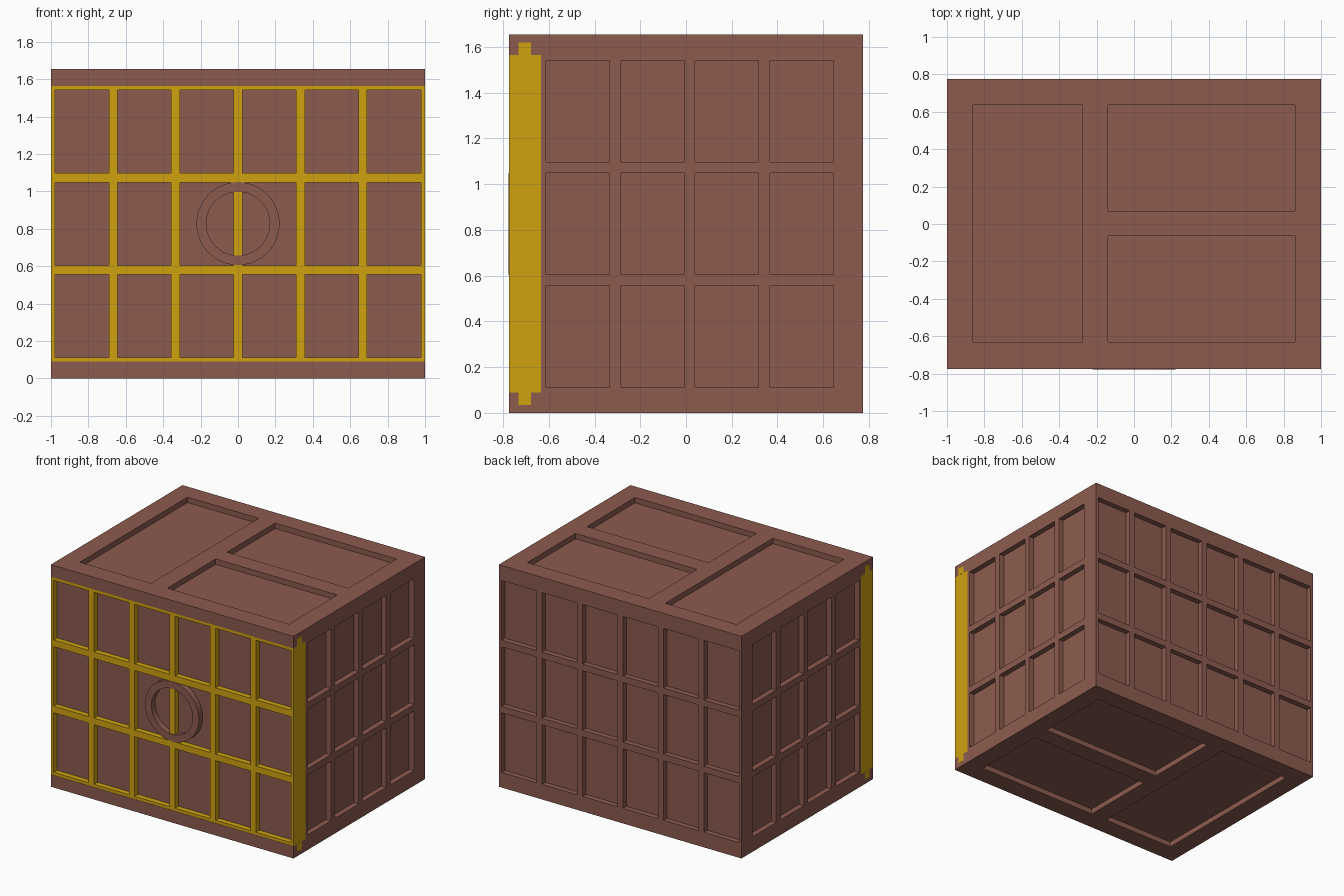
import bpy, bmesh, math
from mathutils import Vector

if "Cube" in bpy.data.objects:
    bpy.data.objects.remove(bpy.data.objects["Cube"])


def material(name, rgb):
    m = bpy.data.materials.new(name)
    m.diffuse_color = (*rgb, 1)
    m.use_nodes = True
    m.node_tree.nodes["Principled BSDF"].inputs["Base Color"].default_value = m.diffuse_color
    return m


BROWN = material("brown wood", (0.263, 0.105, 0.078))
YELLOW = material("yellow frame", (0.62, 0.36, 0.005))
DEPTH = 0.04


def finish(name, bm, mats):
    me = bpy.data.meshes.new(name)
    bm.to_mesh(me)
    bm.free()
    for m in mats:
        me.materials.append(m)
    ob = bpy.data.objects.new(name, me)
    bpy.context.collection.objects.link(ob)
    return ob


def quad(bm, pts, facing, mat=0):
    f = bm.faces.new([bm.verts.new(p) for p in pts])
    f.normal_update()
    if f.normal.dot(facing) < 0:
        f.normal_flip()
    f.material_index = mat


def panelled_box(name, lo, hi, pockets, mats):
    """Box whose sides carry sunken panels; pockets maps (axis, sign) to
    rectangles (u0, u1, v0, v1). The last material colours the pocket floors."""
    bm = bmesh.new()
    for axis in range(3):
        ua, va = [a for a in range(3) if a != axis]
        for sign in (-1, 1):
            rects = pockets.get((axis, sign), [])
            out = Vector([sign if a == axis else 0 for a in range(3)])
            level = hi[axis] if sign > 0 else lo[axis]

            def at(u, v, sunk):
                p = [0, 0, 0]
                p[axis], p[ua], p[va] = level - sign * DEPTH * sunk, u, v
                return Vector(p)

            us = sorted({lo[ua], hi[ua], *[u for r in rects for u in r[:2]]})
            vs = sorted({lo[va], hi[va], *[v for r in rects for v in r[2:]]})
            # flat cells, sunk where they lie in a pocket
            for u0, u1 in zip(us, us[1:]):
                for v0, v1 in zip(vs, vs[1:]):
                    cu, cv = (u0 + u1) / 2, (v0 + v1) / 2
                    s = any(r[0] < cu < r[1] and r[2] < cv < r[3] for r in rects)
                    quad(bm, [at(u0, v0, s), at(u1, v0, s), at(u1, v1, s), at(u0, v1, s)],
                         out, len(mats) - 1 if s else 0)
            # pocket walls, facing the pocket centre
            for u0, u1, v0, v1 in rects:
                mid = at((u0 + u1) / 2, (v0 + v1) / 2, 0.5)
                c = [(u0, v0), (u1, v0), (u1, v1), (u0, v1)]
                for a, b in zip(c, c[1:] + c[:1]):
                    pts = [at(*a, 0), at(*b, 0), at(*b, 1), at(*a, 1)]
                    quad(bm, pts, mid - sum(pts, Vector()) / 4)
    bmesh.ops.remove_doubles(bm, verts=bm.verts, dist=1e-5)
    return finish(name, bm, mats)


def grid(cols, rows):
    return [(*c, *r) for c in cols for r in rows]


# Panel layout
rows = [(0.112, 0.556), (0.605, 1.049), (1.098, 1.542)]
half = [(0.023, 0.31), (0.357, 0.645), (0.69, 0.978)]
mirrored = [(-b, -a) for a, b in half]
side = grid([(-0.612, -0.335), (-0.285, -0.007), (0.04, 0.317), (0.367, 0.644)], rows)
lid = [(-0.862, -0.275, -0.631, 0.637), (-0.14, 0.862, 0.07, 0.637), (-0.14, 0.862, -0.631, -0.063)]

# Cabinet body
F, J, B, H = -0.775, -0.635, 0.775, 1.655
panelled_box("cabinet_body", (-1, J, 0), (1, B, H), {
    (0, -1): side, (0, 1): side, (1, 1): grid(mirrored + half, rows),
    (2, -1): lid, (2, 1): lid}, [BROWN])

# Sill and lintel that hold the doors
panelled_box("front_sill", (-1, F, 0), (1, J, 0.09), {}, [BROWN])
panelled_box("front_lintel", (-1, F, 1.565), (1, J, H), {}, [BROWN])

# Doors: yellow lattice over brown panels, with hinge pegs
for tag, sx, cols in (("left", -1, mirrored), ("right", 1, half)):
    x0, x1 = sorted((0, sx))
    panelled_box(tag + "_door", (x0, F + 0.002, 0.09), (x1, J, 1.565),
                 {(1, -1): grid(cols, rows)}, [YELLOW, BROWN])
    for end, z0, z1 in (("lower", 0.035, 0.09), ("upper", 1.565, 1.62)):
        x0, x1 = sorted((sx * 0.95, sx * 1.001))
        panelled_box(f"{tag}_{end}_hinge_peg", (x0, -0.732, z0), (x1, -0.678, z1), {}, [YELLOW])

# Round ring across the two doors
bm = bmesh.new()
profile = [(0.17, F - 0.002), (0.222, F - 0.002), (0.222, F + DEPTH + 0.003), (0.17, F + DEPTH + 0.003)]
N = 64
loops = [[bm.verts.new((r * math.cos(2 * math.pi * i / N), y, 0.828 + r * math.sin(2 * math.pi * i / N)))
          for r, y in profile] for i in range(N)]
for i in range(N):
    a, b = loops[i], loops[(i + 1) % N]
    for k in range(4):
        bm.faces.new((a[k], a[(k + 1) % 4], b[(k + 1) % 4], b[k]))
bmesh.ops.recalc_face_normals(bm, faces=bm.faces)
ring = finish("door_ring", bm, [BROWN])
bpy.context.view_layer.objects.active = ring
ring.select_set(True)
bpy.ops.object.shade_smooth_by_angle(angle=math.radians(30))
